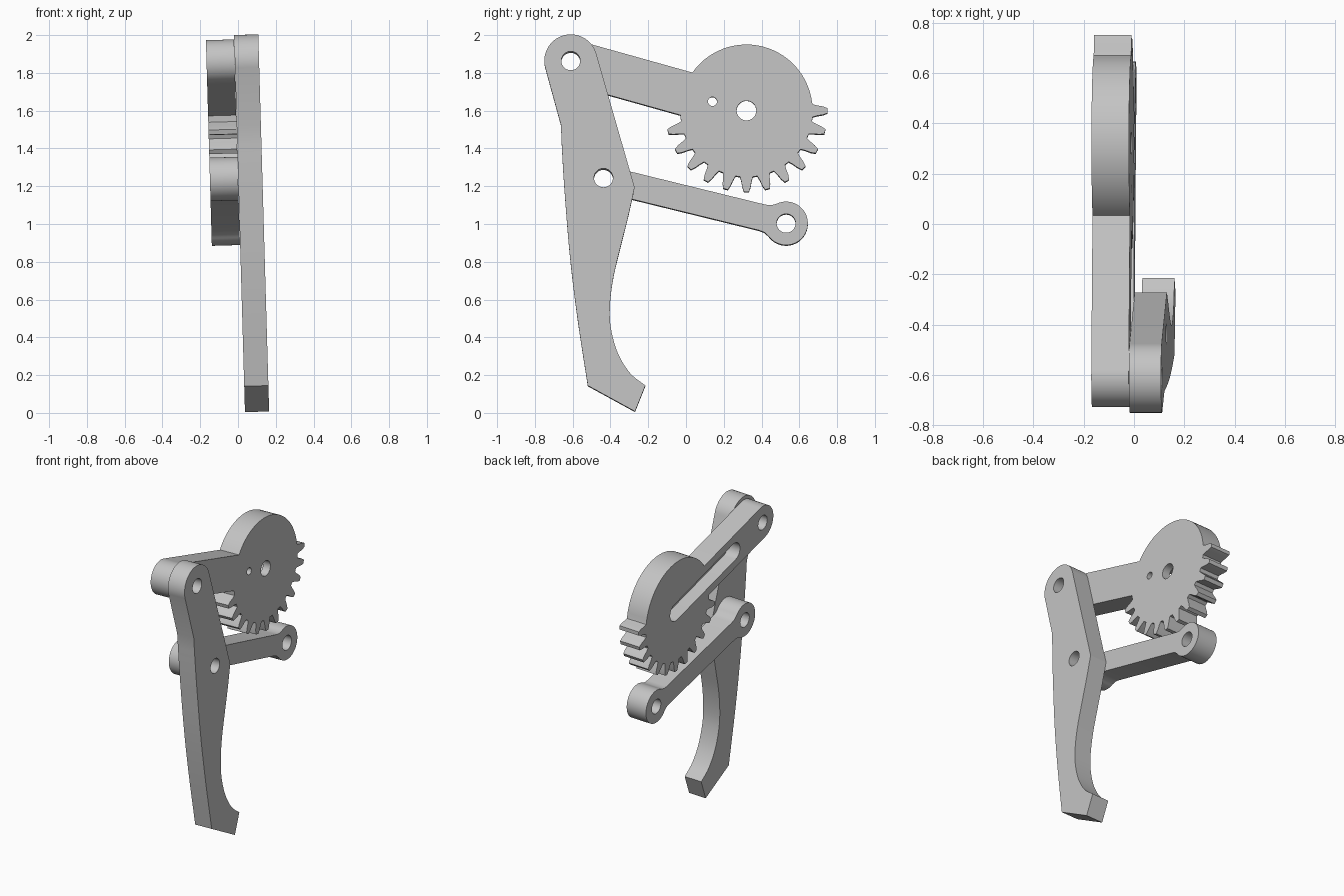
import bpy
import bmesh
from math import sin, cos, asin, atan2, hypot, radians, degrees
from mathutils import Vector

cube = bpy.data.objects.get("Cube")
if cube:
    bpy.data.objects.remove(cube, do_unlink=True)

grey = bpy.data.materials.new("plain grey")
grey.use_nodes = True
grey.diffuse_color = (0.55, 0.55, 0.55, 1)
grey.node_tree.nodes["Principled BSDF"].inputs["Base Color"].default_value = (0.55, 0.55, 0.55, 1)

TILT = radians(-1.65)
LINK_X = (-0.113, 0.036)      # thickness range of both links
FINGER_X = (0.037, 0.165)     # thickness range of the finger


def arc(c, r, start, end, step=5):
    """Points on a circle in the side plane, angles in degrees."""
    n = max(1, round(abs(end - start) / step))
    angles = [radians(start + (end - start) * i / n) for i in range(n + 1)]
    return [(c[0] + r * cos(a), c[1] + r * sin(a)) for a in angles]


def spline(points, n=6):
    """Smooth curve through the given points."""
    p = [Vector(q) for q in points]
    p = [2 * p[0] - p[1]] + p + [2 * p[-1] - p[-2]]
    out = []
    for a, b, c, d in zip(p, p[1:], p[2:], p[3:]):
        for i in range(n):
            t = i / n
            out.append(0.5 * (2 * b + (c - a) * t + (2 * a - 5 * b + 4 * c - d) * t * t
                              + (3 * b - a - 3 * c + d) * t ** 3))
    return out + [p[-2]]


def prism(name, outline, x_range):
    """Side outline extruded across the thickness."""
    bm = bmesh.new()
    face = bm.faces.new([bm.verts.new((x_range[0], y, z)) for y, z in outline])
    ext = bmesh.ops.extrude_face_region(bm, geom=[face])
    moved = [v for v in ext["geom"] if isinstance(v, bmesh.types.BMVert)]
    bmesh.ops.translate(bm, verts=moved, vec=(x_range[1] - x_range[0], 0, 0))
    bmesh.ops.recalc_face_normals(bm, faces=bm.faces)
    mesh = bpy.data.meshes.new(name)
    bm.to_mesh(mesh)
    bm.free()
    mesh.materials.append(grey)
    obj = bpy.data.objects.new(name, mesh)
    bpy.context.collection.objects.link(obj)
    return obj


def select(obj):
    bpy.ops.object.select_all(action="DESELECT")
    obj.select_set(True)
    bpy.context.view_layer.objects.active = obj


def cut(obj, outline, x_range=(-0.4, 0.4)):
    """Cut a prism out of the part."""
    cutter = prism("cutter", outline, x_range)
    cutter.hide_render = True
    mod = obj.modifiers.new("cut", "BOOLEAN")
    mod.operation = "DIFFERENCE"
    mod.solver = "EXACT"
    mod.object = cutter
    select(obj)
    bpy.ops.object.modifier_apply(modifier=mod.name)
    bpy.data.objects.remove(cutter, do_unlink=True)


def drill(obj, c, r):
    cut(obj, arc(c, r, 0, 350, 10))


def finish(obj):
    select(obj)
    bpy.ops.object.shade_smooth_by_angle(angle=radians(25))
    obj.rotation_euler = (0, TILT, 0)


top_pivot, mid_pivot = (-0.61, 1.86), (-0.437, 1.24)
gear_c, tail_c = (0.32, 1.6), (0.53, 1.003)

# Finger: rounded head, bent back edge, hooked tip
head = arc(top_pivot, 0.14, 15, 194)
back = [(-0.662, 1.52)] + spline([(-0.658, 1.42), (-0.645, 1.2), (-0.615, 0.83),
                                  (-0.575, 0.5), (-0.52, 0.14)])
tip = [(-0.27, 0.003)]
hook = spline([(-0.215, 0.14), (-0.295, 0.205), (-0.36, 0.31), (-0.397, 0.44),
               (-0.403, 0.56), (-0.385, 0.71), (-0.345, 0.88), (-0.305, 1.04),
               (-0.272, 1.19)])
finger = prism("finger", head + back + tip + hook, FINGER_X)
drill(finger, top_pivot, 0.05)
drill(finger, mid_pivot, 0.05)
finish(finger)

# Gear arm: round end, straight arm and half toothed disc in one outline
ARM_R, ROOT_R = 0.117, 0.35
slope = degrees(atan2(gear_c[1] - top_pivot[1], gear_c[0] - top_pivot[0]))
spread = degrees(asin(ARM_R / ROOT_R))
outline = arc(top_pivot, ARM_R, slope + 90, slope + 270)
outline += arc(gear_c, ROOT_R, slope + 180 + spread, slope + 181 + spread)
for k in range(12):
    a = radians(195 + 15 * k)
    flank = [(0.35, 0.034), (0.375, 0.027), (0.405, 0.022), (0.43, 0.013)]
    side = [(r, -w) for r, w in flank] + flank[::-1]
    outline += [(gear_c[0] + r * cos(a) - w * sin(a), gear_c[1] + r * sin(a) + w * cos(a))
                for r, w in side]
outline += arc(gear_c, ROOT_R, 367, slope + 540 - spread)
gear_arm = prism("gear_arm", outline, LINK_X)
# Long blind slot on the outer face
slot = arc((-0.3, 1.773), 0.062, slope + 90, slope + 270, 10)
slot += arc((0.34, 1.594), 0.062, slope - 90, slope + 90, 10)
cut(gear_arm, slot, (-0.3, -0.02))
drill(gear_arm, top_pivot, 0.05)
drill(gear_arm, gear_c, 0.052)
drill(gear_arm, (0.14, 1.648), 0.024)
finish(gear_arm)

# Lower link: narrow bar between two round bosses
BOSS_R, NECK, HALF = 0.115, 50, 0.07
length = hypot(tail_c[0] - mid_pivot[0], tail_c[1] - mid_pivot[1])
slope = atan2(tail_c[1] - mid_pivot[1], tail_c[0] - mid_pivot[0])


def along(u, v):
    return (mid_pivot[0] + u * cos(slope) - v * sin(slope),
            mid_pivot[1] + u * sin(slope) + v * cos(slope))


deg = degrees(slope)
outline = arc(mid_pivot, BOSS_R, deg + NECK, deg + 360 - NECK)
outline += [along(0.1, -0.074), along(0.13, -HALF),
            along(length - 0.13, -HALF), along(length - 0.1, -0.074)]
outline += arc(tail_c, BOSS_R, deg - 180 + NECK, deg + 180 - NECK)
outline += [along(length - 0.1, 0.074), along(length - 0.13, HALF),
            along(0.13, HALF), along(0.1, 0.074)]
lower_link = prism("lower_link", outline, LINK_X)
drill(lower_link, mid_pivot, 0.05)
drill(lower_link, tail_c, 0.05)
finish(lower_link)
